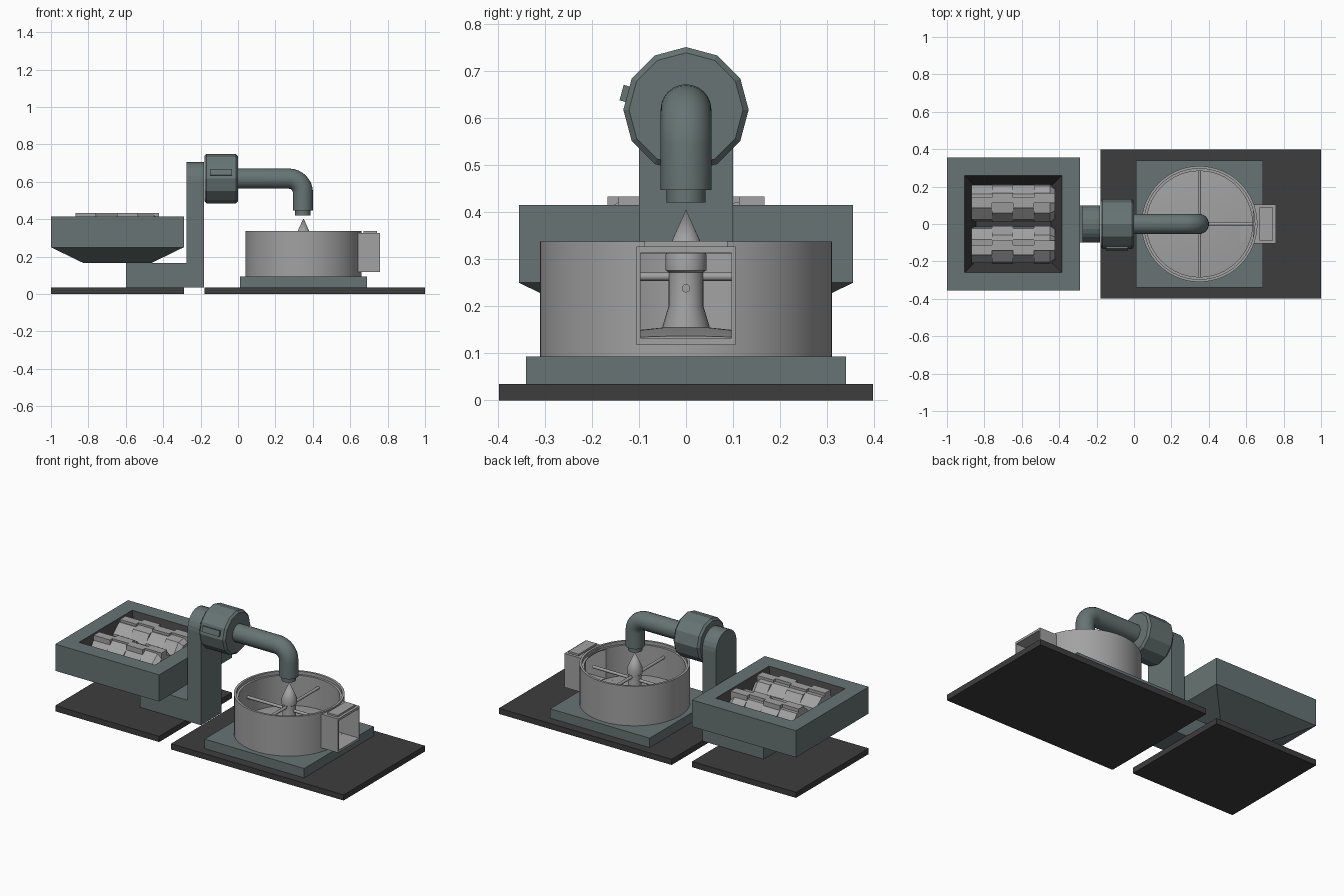
import bpy, bmesh, math
from mathutils import Matrix, Vector

if "Cube" in bpy.data.objects:
    bpy.data.objects.remove(bpy.data.objects["Cube"])

def material(name, rgb):
    m = bpy.data.materials.new(name)
    m.diffuse_color = (*rgb, 1)
    m.use_nodes = True
    m.node_tree.nodes["Principled BSDF"].inputs["Base Color"].default_value = m.diffuse_color
    return m

TEAL = material("grey_teal", (0.135, 0.175, 0.173))
STEEL = material("light_steel", (0.36, 0.36, 0.36))
DARK = material("dark_plate", (0.047, 0.047, 0.047))

def finish(name, bm, mats, smooth=False):
    bmesh.ops.recalc_face_normals(bm, faces=bm.faces)
    me = bpy.data.meshes.new(name)
    bm.to_mesh(me)
    bm.free()
    ob = bpy.data.objects.new(name, me)
    bpy.context.collection.objects.link(ob)
    for m in mats:
        me.materials.append(m)
    if smooth:
        bpy.ops.object.select_all(action='DESELECT')
        ob.select_set(True)
        bpy.context.view_layer.objects.active = ob
        bpy.ops.object.shade_smooth_by_angle(angle=math.radians(35))
    return ob

def box(name, x0, x1, y0, y1, z0, z1, mat):
    bm = bmesh.new()
    bmesh.ops.create_cube(bm, size=1)
    for v in bm.verts:
        v.co = ((x0 + x1) / 2 + v.co.x * (x1 - x0), (y0 + y1) / 2 + v.co.y * (y1 - y0),
                (z0 + z1) / 2 + v.co.z * (z1 - z0))
    return finish(name, bm, [mat])

def lathe(name, profile, n, matrix, mat, smooth=True, phase=0.0):
    """Revolve (radius, height) points round local z; points on the axis close the solid."""
    bm = bmesh.new()
    rings = []
    for r, h in profile:
        k = 1 if r == 0 else n
        rings.append([bm.verts.new(matrix @ Vector((r * math.cos(phase + i * math.tau / n),
                      r * math.sin(phase + i * math.tau / n), h))) for i in range(k)])
    for a, b in zip(rings, rings[1:]):
        for i in range(n):
            j = (i + 1) % n
            quad = [a[i % len(a)], a[j % len(a)], b[j % len(b)], b[i % len(b)]]
            bm.faces.new(list(dict.fromkeys(quad)))
    return finish(name, bm, [mat], smooth)

def along_x(x, y, z):
    return Matrix.Translation((x, y, z)) @ Matrix.Rotation(math.pi / 2, 4, 'Y')

def prism_x(name, outline, x0, x1, mat):
    bm = bmesh.new()
    f = bm.faces.new([bm.verts.new((x0, y, z)) for y, z in outline])
    ext = bmesh.ops.extrude_face_region(bm, geom=[f])["geom"]
    bmesh.ops.translate(bm, vec=(x1 - x0, 0, 0), verts=[g for g in ext if isinstance(g, bmesh.types.BMVert)])
    return finish(name, bm, [mat])

# floor plates and foot of the bowl
box("left_floor_plate", -1, -0.29, -0.355, 0.355, 0, 0.035, DARK)
box("right_floor_plate", -0.18, 1, -0.397, 0.397, 0, 0.035, DARK)
box("bowl_foot", 0.01, 0.69, -0.34, 0.34, 0.03, 0.093, TEAL)

# hopper: square loops from the base, up the outside, over the rim and down the inside
bm = bmesh.new()
loops = []
for half, z in ((0.18, 0.165), (0.355, 0.25), (0.355, 0.415), (0.26, 0.415), (0.2, 0.29)):
    loops.append([bm.verts.new((-0.645 + sx * half, sy * half, z))
                  for sx, sy in ((-1, -1), (1, -1), (1, 1), (-1, 1))])
bm.faces.new(loops[0])
for k, (a, b) in enumerate(zip(loops, loops[1:])):
    for i in range(4):
        f = bm.faces.new((a[i], a[(i + 1) % 4], b[(i + 1) % 4], b[i]))
        f.material_index = 1 if k == 3 else 0
bm.faces.new(loops[-1]).material_index = 1
finish("hopper", bm, [TEAL, DARK])

# scrap bars in the hopper: two rows of eight-sided lumps, turned alternately
for side in (-1, 1):
    for i in range(4):
        wide = i % 2
        x = -0.87 + i * 0.112
        r = 0.106 if wide else 0.101
        turn = math.pi / 8 + (0.13 if wide else -0.1) * side
        end = 0.085 if i == 3 else r
        lathe("scrap_lump", [(0, 0), (r, 0), (r, 0.085), (end, 0.112), (0, 0.112)], 8,
              along_x(x, side * 0.112, 0.322), STEEL, False, turn)
        y0 = side * 0.128 + (0.012 if wide else -0.012)
        box("scrap_chip", x, x + 0.112, y0 - 0.027, y0 + 0.027, 0.38, 0.433, STEEL)

# stand: foot bar and round-topped column
box("stand_foot", -0.6, -0.2, -0.1, 0.1, 0.035, 0.165, TEAL)
arch = [(-0.1, 0.035), (0.1, 0.035)]
arch += [(0.1 * math.cos(i * math.pi / 12), 0.605 + 0.1 * math.sin(i * math.pi / 12)) for i in range(13)]
prism_x("stand_column", arch, -0.275, -0.183, TEAL)

# motor drum with bevelled ends, and its side plate
R, B = 0.133, 0.012
lathe("motor_drum", [(0, 0), (R - B, 0), (R, B), (R, 0.168), (R - B, 0.18), (0, 0.18)], 12,
      along_x(-0.18, 0, 0.617), TEAL, False)
plate = box("motor_side_plate", -0.15, -0.033, -0.009, 0.009, -0.017, 0.017, TEAL)
plate.rotation_euler.x = math.radians(-15)
plate.location = (0, -0.128, 0.651)

# bent pipe swept along a path, with a narrower nozzle
path = [(-0.01, 0.617, 0)]
for i in range(9):
    a = i * math.pi / 16
    path.append((0.272 + 0.075 * math.sin(a), 0.542 + 0.075 * math.cos(a), a))
path.append((0.347, 0.447, math.pi / 2))
bm = bmesh.new()
rings = []
for x, z, a in path:
    ring = []
    for i in range(24):
        t = i * math.tau / 24
        c = 0.054 * math.cos(t)
        ring.append(bm.verts.new((x + c * math.sin(a), 0.054 * math.sin(t), z + c * math.cos(a))))
    rings.append(ring)
for a, b in zip(rings, rings[1:]):
    for i in range(24):
        bm.faces.new((a[i], a[(i + 1) % 24], b[(i + 1) % 24], b[i]))
bm.faces.new(rings[0])
bm.faces.new(rings[-1])
finish("bent_pipe", bm, [TEAL], True)
lathe("nozzle", [(0, 0.42), (0.041, 0.42), (0.041, 0.455), (0, 0.455)], 24,
      Matrix.Translation((0.347, 0, 0)), TEAL)

# bowl with stepped rim, coned floor and a window cut for the chute
at_bowl = Matrix.Translation((0.35, 0, 0))
bowl = lathe("bowl", [(0, 0.093), (0.31, 0.093), (0.31, 0.337), (0.296, 0.337), (0.296, 0.318),
                      (0.283, 0.318), (0.283, 0.13), (0, 0.16)], 64, at_bowl, STEEL)
cutter = box("window_cutter", 0.57, 0.72, -0.097, 0.097, 0.133, 0.312, STEEL)
cutter.hide_render = True
cutter.hide_set(True)
mod = bowl.modifiers.new("window", 'BOOLEAN')
mod.object = cutter
mod.operation = 'DIFFERENCE'
mod.solver = 'EXACT'

# chute: square tube of four slabs and a small lid
for s in (-1, 1):
    box("chute_side", 0.637, 0.758, s * 0.097, s * 0.105, 0.118, 0.327, STEEL)
box("chute_floor", 0.637, 0.758, -0.1, 0.1, 0.118, 0.132, STEEL)
box("chute_roof", 0.637, 0.758, -0.1, 0.1, 0.313, 0.327, STEEL)
box("chute_lid", 0.672, 0.742, -0.088, 0.088, 0.325, 0.338, STEEL)

# centre hub with pointed cap, and crossed rods
lathe("hub", [(0, 0.14), (0.05, 0.14), (0.05, 0.157), (0.037, 0.2), (0.037, 0.272), (0.043, 0.276),
              (0.043, 0.31), (0, 0.405)], 24, at_bowl, STEEL)
rod = [(0, -0.285), (0.009, -0.285), (0.009, 0.285), (0, 0.285)]
lathe("rod_lengthwise", rod, 12, along_x(0.35, 0, 0.238), STEEL)
lathe("rod_crosswise", rod, 12, Matrix.Translation((0.35, 0, 0.263)) @ Matrix.Rotation(math.pi / 2, 4, 'X'), STEEL)
